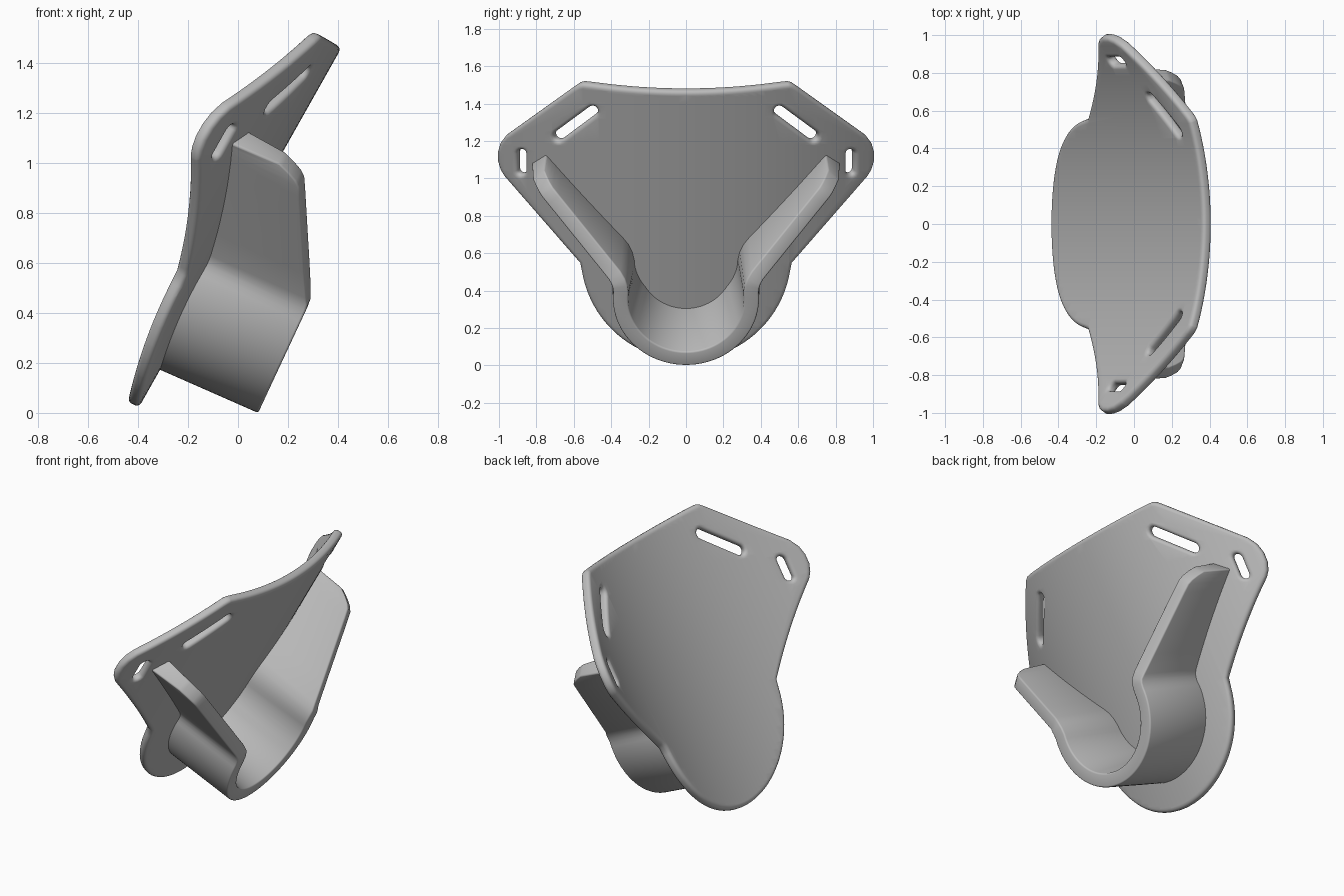
import bpy, bmesh, math
from mathutils import Vector

if "Cube" in bpy.data.objects:
    bpy.data.objects.remove(bpy.data.objects["Cube"])

# One grey material
grey = bpy.data.materials.new("plain_grey")
grey.use_nodes = True
colour = (0.5, 0.5, 0.5, 1)
grey.diffuse_color = colour
grey.node_tree.nodes["Principled BSDF"].inputs["Base Color"].default_value = colour

LEAN = math.radians(29.4)      # lean of the back plate
TILT = math.radians(25)        # tilt of the cradle
RADIUS = 1.85                  # bend of the plate from side to side
HALF = 0.0275                  # half the plate thickness
ROUND = 0.02


def plate_level(y):
    """Distance of the plate's middle surface along its normal."""
    return -0.384 - RADIUS + math.sqrt(RADIUS ** 2 - y * y)


def bend(co):
    """Wrap a flat point (side, height, depth) on the leaning, curved plate."""
    y, z, depth = co
    s, c = math.sin(LEAN), math.cos(LEAN)
    x = (plate_level(y) + s * z) / c
    sy = y / RADIUS
    cy = math.sqrt(1 - sy * sy)
    return Vector((x, y, z)) + depth * Vector((c * cy, sy, -s * cy))


def add_spline(curve, points):
    spline = curve.splines.new('POLY')
    spline.points.add(len(points) - 1)
    for p, (a, b) in zip(spline.points, points):
        p.co = (a, b, 0, 1)
    spline.use_cyclic_u = True


def slot(centre, length, width, angle):
    """Stadium-shaped outline."""
    pts = []
    for end in (0, math.pi):
        for i in range(9):
            t = end + math.pi * (i / 8 - 0.5)
            a = width / 2 * math.cos(t) + math.cos(end) * (length - width) / 2
            b = width / 2 * math.sin(t)
            pts.append((centre[0] + a * math.cos(angle) - b * math.sin(angle),
                        centre[1] + a * math.sin(angle) + b * math.cos(angle)))
    return pts


def activate(obj):
    bpy.ops.object.select_all(action='DESELECT')
    obj.select_set(True)
    bpy.context.view_layer.objects.active = obj


# Back plate: flat outline with strap slots, rounded rim
half = [(i * 0.05, 1.475 + 0.14 * (i * 0.05) ** 2) for i in range(11)]
half += [(0.545, 1.515), (0.565, 1.51), (0.585, 1.498),
         (0.955, 1.235), (0.985, 1.195), (0.998, 1.15), (0.998, 1.1),
         (0.985, 1.055), (0.965, 1.02), (0.562, 0.555)]
for i in range(25):
    t = math.radians(-9 - 81 * i / 24)
    half.append((0.56 * math.cos(t), 0.6 + 0.565 * math.sin(t)))
half[-1] = (0, half[-1][1])
outline = half + [(-y, z) for y, z in reversed(half[1:-1])]

curve = bpy.data.curves.new("back_plate", 'CURVE')
curve.dimensions = '2D'
curve.fill_mode = 'BOTH'
curve.extrude = HALF - ROUND
curve.bevel_depth = ROUND
curve.bevel_resolution = 3
curve.offset = -ROUND
add_spline(curve, outline)
for side in (1, -1):
    add_spline(curve, slot((side * 0.583, 1.302), 0.275, 0.055, -side * math.radians(36.5)))
    add_spline(curve, slot((side * 0.87, 1.095), 0.135, 0.045, math.pi / 2))
plate = bpy.data.objects.new("back_plate", curve)
bpy.context.collection.objects.link(plate)
activate(plate)
bpy.ops.object.convert(target='MESH')
plate = bpy.context.object

# Slice the plate into strips, then bend it
bm = bmesh.new()
bm.from_mesh(plate.data)
bmesh.ops.remove_doubles(bm, verts=bm.verts, dist=0.0002)
for i in range(-23, 24):
    bmesh.ops.bisect_plane(bm, geom=bm.verts[:] + bm.edges[:] + bm.faces[:], dist=0.0001,
                           plane_co=(i / 24, 0, 0), plane_no=(1, 0, 0))
for v in bm.verts:
    v.co = bend(v.co)
bmesh.ops.recalc_face_normals(bm, faces=bm.faces)
bm.to_mesh(plate.data)
bm.free()

# Cradle: centre line of the wall, a round bowl running into two flared wings
right = []
for i in range(25):
    t = math.radians(-90 + 96 * i / 24)
    right.append((0.35 * math.cos(t), 0.424 + 0.35 * math.sin(t)))
right[0] = (0, right[0][1])
right += [(0.352, 0.495), (0.362, 0.525), (0.382, 0.555)]
for f in (0.2, 0.4, 0.6, 0.8, 0.88, 0.92, 0.96, 0.985, 1):
    right.append((0.382 + 0.408 * f, 0.555 + 0.445 * f))
path = [Vector((-y, v)) for y, v in reversed(right[1:])] + [Vector(p) for p in right]


def front_edge(v):
    """Front of the wall: level round the bowl, slanting back up the wings."""
    m = 0.073 - 0.54 * max(0, v - 0.519)
    return m - 25 * max(0, v - 0.94) ** 2


def place(y, v, m):
    s, c = math.sin(TILT), math.cos(TILT)
    return (c * m + s * v, y, c * v - s * m)


def on_plate(y, v):
    d = LEAN - TILT
    return (plate_level(y) + math.sin(d) * v) / math.cos(d)


bm = bmesh.new()
rings = []
last = len(path) - 1
for i, p in enumerate(path):
    a = (p - path[max(i - 1, 0)]).normalized()
    b = (path[min(i + 1, last)] - p).normalized()
    tangent = (a + b).normalized()
    out = Vector((tangent.y, -tangent.x))
    bowl = min(1, max(0, (0.55 - p.y) / 0.3))
    fo, fi = p + out * 0.04, p - out * 0.04
    bo, bi = p + out * 0.05, p - out * (0.06 + 0.045 * bowl)
    m = front_edge(p.y)
    corners = [(*fo, m), (*fi, m), (*bi, on_plate(*bi)), (*bo, on_plate(*bo))]
    rings.append([bm.verts.new(place(*c)) for c in corners])
for r, q in zip(rings, rings[1:]):
    for k in range(4):
        bm.faces.new((r[k], r[(k + 1) % 4], q[(k + 1) % 4], q[k]))
bm.faces.new(rings[0])
bm.faces.new(rings[-1])
bmesh.ops.recalc_face_normals(bm, faces=bm.faces)
mesh = bpy.data.meshes.new("cradle")
bm.to_mesh(mesh)
bm.free()
cradle = bpy.data.objects.new("cradle", mesh)
bpy.context.collection.objects.link(cradle)
activate(cradle)
bevel = cradle.modifiers.new("soft_edges", 'BEVEL')
bevel.width = 0.02
bevel.segments = 3
bevel.limit_method = 'ANGLE'
bevel.angle_limit = math.radians(50)
bpy.ops.object.modifier_apply(modifier=bevel.name)

for obj in (plate, cradle):
    obj.data.materials.clear()
    obj.data.materials.append(grey)
    activate(obj)
    bpy.ops.object.shade_smooth_by_angle(angle=math.radians(40))
